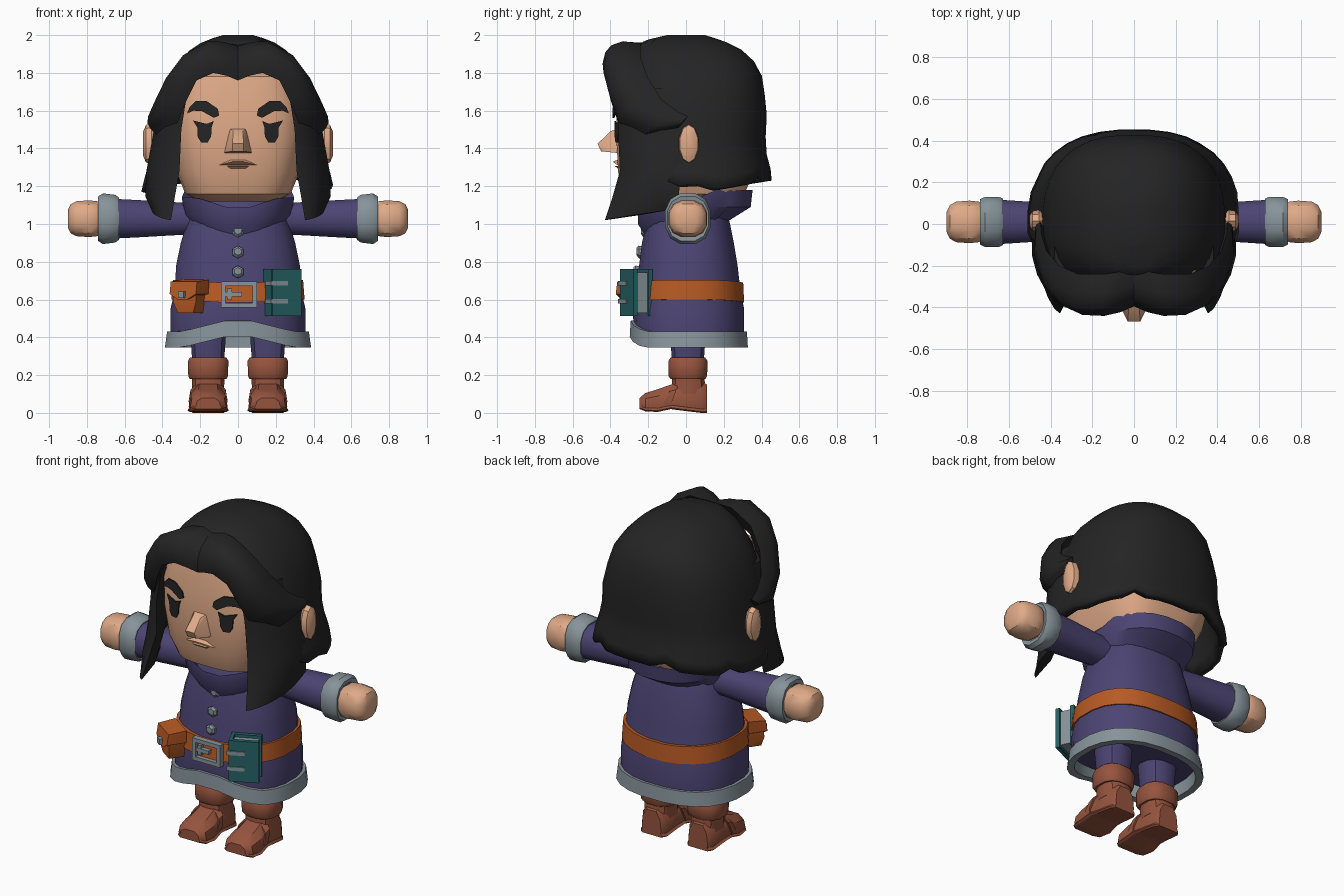
import bpy, bmesh, math
from mathutils import Vector, Matrix

if "Cube" in bpy.data.objects:
    bpy.data.objects.remove(bpy.data.objects["Cube"])


def material(name, code):
    lin = [((int(code[i:i + 2], 16) / 255 + 0.055) / 1.055) ** 2.4 for i in (0, 2, 4)]
    m = bpy.data.materials.new(name)
    m.use_nodes = True
    m.diffuse_color = (*lin, 1)
    m.node_tree.nodes["Principled BSDF"].inputs["Base Color"].default_value = (*lin, 1)
    return m


SKIN = material("skin", "E0AA88")
HAIR = material("black hair", "242424")
CLOTH = material("purple cloth", "4C4473")
GREY = material("grey trim", "87949B")
ORANGE = material("orange leather", "B85A24")
BROWN = material("brown leather", "96543E")
TEAL = material("teal cover", "266264")
SIDES = (("left", 1), ("right", -1))


def finish(name, bm, mat):
    bmesh.ops.recalc_face_normals(bm, faces=bm.faces)
    mesh = bpy.data.meshes.new(name)
    bm.to_mesh(mesh)
    bm.free()
    mesh.materials.append(mat)
    ob = bpy.data.objects.new(name, mesh)
    bpy.context.collection.objects.link(ob)
    return ob


def skin(name, rings, mat, wrap=False, caps=(True, True)):
    """Join closed rings of points into a surface."""
    bm = bmesh.new()
    vs = [[bm.verts.new(p) for p in r] for r in rings]
    n = len(vs[0])
    for a, b in zip(vs, vs[1:] + ([vs[0]] if wrap else [])):
        for i in range(n):
            k = (i + 1) % n
            bm.faces.new((a[i], a[k], b[k], b[i]))
    if not wrap:
        for use, r in zip(caps, (vs[0], vs[-1])):
            if use:
                bm.faces.new(r)
    return finish(name, bm, mat)


def hull(name, pts, mat, place=Matrix()):
    bm = bmesh.new()
    for p in pts:
        bm.verts.new(place @ Vector(p))
    res = bmesh.ops.convex_hull(bm, input=bm.verts)
    bmesh.ops.delete(bm, geom=[v for v in res["geom_interior"] if isinstance(v, bmesh.types.BMVert)], context="VERTS")
    bmesh.ops.dissolve_limit(bm, angle_limit=0.02, verts=bm.verts, edges=bm.edges)
    return finish(name, bm, mat)


def box(name, c, size, mat, place=Matrix()):
    pts = [[c[i] + s[i] * size[i] / 2 for i in range(3)]
           for s in [(x, y, z) for x in (-1, 1) for y in (-1, 1) for z in (-1, 1)]]
    return hull(name, pts, mat, place)


def power(v, p):
    return math.copysign(abs(v) ** (2 / p), v)


def oval(t, z, rx, front, back, p):
    s = math.sin(t)
    return Vector((rx * power(math.cos(t), p), (front if s < 0 else back) * power(s, p), z))


def angles(n):
    return [2 * math.pi * (i + 0.5) / n for i in range(n)]


def rings(rows, n=24, p=2.4, bend=lambda v: 0):
    out = [[oval(t, *r, p) for t in angles(n)] for r in rows]
    for r in out:
        for v in r:
            v.z += bend(v)
    return out


# tunic with a peaked front hem
def peak(v):
    return 0.075 * max(0, 1 - abs(v.x) / 0.3) if v.y < 0 and v.z < 0.5 else 0


skin("tunic", rings([(.42, .36, .28, .31), (.55, .36, .285, .31), (.65, .337, .27, .29), (.78, .33, .25, .275),
                     (.9, .305, .235, .255), (1, .275, .21, .235), (1.09, .24, .19, .21), (1.14, .17, .15, .16)],
                    bend=peak), CLOTH)
skin("hem_trim", rings([(.345, .39, .3, .33), (.43, .378, .295, .325), (.43, .34, .26, .29), (.345, .35, .26, .29)],
                       bend=peak), GREY, wrap=True)
skin("belt", rings([(.58, .355, .295, .31), (.685, .347, .285, .305), (.685, .31, .25, .27), (.58, .31, .25, .27)],
                   bend=lambda v: .02 * abs(v.x) / .35), ORANGE, wrap=True)

# wide folded collar, dipping at the front
skin("collar", rings([(1.0, .21, .19, .2), (1.09, .285, .255, .345), (1.18, .3, .255, .355), (1.1, .2, .19, .22)],
                     bend=lambda v: -.04 * (v.y < .1) - (.07 * max(0, 1 - abs(v.x) / .22) if v.y < 0 else 0)),
     CLOTH, wrap=True)

# buttons down the chest
for i, (y, z) in enumerate(((-.215, .96), (-.24, .85), (-.257, .745))):
    skin("button_%d" % (i + 1), [[(r * math.sin(a * math.pi / 3), y - d, z + r * math.cos(a * math.pi / 3) + d * .2)
                                  for a in range(6)] for r, d in ((.033, -.02), (.033, .01), (.02, .022))], GREY)

# belt buckle
for s in (-1, 1):
    box("buckle_upright", (.005 + s * .083, -.3, .627), (.024, .035, .135), GREY)
    box("buckle_crossbar", (.005, -.3, .627 + s * .056), (.19, .035, .024), GREY)
box("buckle_prong", (-.03, -.3, .628), (.1, .03, .022), GREY)
box("buckle_post", (-.045, -.298, .628), (.024, .03, .06), GREY)

# belt pouch
turn = Matrix.Translation((-.255, -.27, .62)) @ Matrix.Rotation(math.radians(-35), 4, "Z")
hull("pouch_body", [(x * w, y, z) for x in (-1, 1) for w, y, z in
                    ((.07, .05, .06), (.07, -.045, .06), (.075, -.05, -.03), (.05, -.04, -.09), (.05, .05, -.09))],
     ORANGE, turn)
hull("pouch_flap", [(x * w, y, z) for x in (-1, 1) for w, y, z in
                    ((.09, .05, .085), (.085, -.055, .075), (.085, -.065, .01), (.03, -.07, -.02), (.085, .05, .01))],
     ORANGE, turn)
box("pouch_stud", (0, -.075, .005), (.035, .02, .035), GREY, turn)

# book hung on the belt
turn = Matrix.Translation((.235, -.263, .637)) @ Matrix.Rotation(math.radians(25), 4, "Z")
for y in (-.044, .044):
    box("book_cover", (0, y, 0), (.17, .024, .25), TEAL, turn)
box("book_spine", (-.076, 0, 0), (.02, .1, .25), TEAL, turn)
box("book_pages", (0, 0, 0), (.145, .08, .215), GREY, turn)
for z in (-.045, .05):
    box("book_strap", (-.045, -.025, z), (.1, .075, .024), GREY, turn)

# head
HEAD = [(1.12, .2, .24, .24), (1.16, .28, .32, .31), (1.27, .325, .36, .36), (1.45, .36, .37, .38),
        (1.62, .365, .37, .38), (1.78, .32, .34, .36), (1.86, .2, .22, .25)]
skin("head", rings(HEAD, 28, 3.2), SKIN)


def face_y(x, z):
    for a, b in zip(HEAD, HEAD[1:]):
        if a[0] <= z <= b[0]:
            f = (z - a[0]) / (b[0] - a[0])
            rx, d = a[1] + f * (b[1] - a[1]), a[2] + f * (b[2] - a[2])
            return -d * (1 - (abs(x) / rx) ** 3.2) ** (1 / 3.2)


def plate(name, outline, lift):
    skin(name, [[(x, face_y(x, z) - d, z) for x, z in outline] for d in (lift - .009, lift)], HAIR)


EYE = [(.128, 1.545), (.165, 1.53), (.238, 1.548), (.215, 1.51), (.213, 1.46), (.195, 1.432), (.16, 1.432), (.142, 1.465), (.14, 1.51)]
BROW = [(.1, 1.575), (.107, 1.61), (.165, 1.65), (.225, 1.65), (.255, 1.62), (.27, 1.585), (.235, 1.6), (.19, 1.597), (.127, 1.562)]
EAR = [(0, .03, .07), (.04, .055, .105), (.07, .05, .1), (.085, .025, .065)]
for side, s in SIDES:
    plate(side + "_eye", [(s * x, z) for x, z in EYE], .014)
    plate(side + "_brow", [(s * x, z) for x, z in BROW], .022)
    skin(side + "_ear", [[(s * (.417 + d), .015 + w * math.cos(t), 1.425 + h * math.sin(t)) for t in angles(10)]
                         for d, w, h in EAR], SKIN)
hull("nose", [(s * x, y, z) for s in (-1, 1) for x, y, z in
              ((.045, -.35, 1.51), (.025, -.4, 1.49), (.075, -.35, 1.375), (.065, -.4, 1.38), (.03, -.468, 1.425), (.03, -.45, 1.385))], SKIN)
hull("upper_lip", [(s * x, y, z) for s in (-1, 1) for x, y, z in
                   ((.1, -.35, 1.315), (.04, -.35, 1.345), (.03, -.388, 1.33), (.095, -.365, 1.313), (.03, -.35, 1.31))], SKIN)
hull("lower_lip", [(s * x, y, z) for s in (-1, 1) for x, y, z in
                   ((.07, -.35, 1.308), (.04, -.376, 1.306), (.04, -.35, 1.285))], SKIN)

# back hair: a dome with a ragged lower edge, open over the face
DOME = [(2.0, .08, .1, .1), (1.97, .18, .23, .2), (1.9, .285, .28, .34), (1.78, .37, .32, .405),
        (1.6, .435, .33, .43), (1.4, .45, .33, .42), (1.27, .49, .3, .455), (1.1, .53, .3, .455)]


def dome_point(t, i, v):
    s = math.sin(t)
    low = 1.17 + .06 * max(0, s) + .6 * min(1, max(0, (-s - .2) / .6)) + (.035 if i % 5 == 0 else 0)
    z = 2 + (low - 2) * v
    for a, b in zip(DOME, DOME[1:]):
        if b[0] <= z <= a[0]:
            f = (a[0] - z) / (a[0] - b[0])
            return oval(t, z, *[p + f * (q - p) for p, q in zip(a[1:], b[1:])], 2.5)


STEPS = (0, .02, .05, .1, .18, .28, .4, .55, .7, .82, .92, 1)
hair = skin("hair_back", [[dome_point(t, i, v) for i, t in enumerate(angles(36))] for v in STEPS], HAIR, caps=(True, False))
thick = hair.modifiers.new("thickness", "SOLIDIFY")
thick.thickness = .045
thick.offset = -1


def strand(name, stations, s, mat, flat):
    """Lens-shaped lock of hair between two edges, bulging away from the head."""
    out = []
    for lo, hi, bulge in stations:
        lo, hi = Vector(lo), Vector(hi)
        n = (lo + hi) / 2 - Vector((0, 0, 1.5))
        if flat:
            n.z = 0
        n.normalize()
        ring = [lo.lerp(hi, f) + n * bulge * k for f, k in
                ((0, 0), (.1, .5), (.3, .9), (.5, 1), (.75, .75), (1, 0), (.5, -.5))]
        out.append([(s * v.x, v.y, v.z) for v in ring])
    skin(name, out, mat)


SWOOP = [((0, -.39, 1.76), (0, -.22, 1.95), .07), ((.06, -.415, 1.785), (.07, -.23, 1.96), .085),
         ((.13, -.43, 1.8), (.14, -.24, 1.955), .095), ((.22, -.425, 1.76), (.27, -.24, 1.88), .095),
         ((.27, -.4, 1.66), (.36, -.2, 1.77), .09), ((.32, -.36, 1.54), (.42, -.13, 1.66), .08),
         ((.40, -.22, 1.46), (.445, -.05, 1.6), .06), ((.44, -.04, 1.51), (.45, .01, 1.57), .03)]
LOCK = [((.265, -.36, 1.72), (.38, -.08, 1.72), .05), ((.3, -.36, 1.5), (.44, -.03, 1.5), .06),
        ((.31, -.35, 1.28), (.48, -.02, 1.28), .07), ((.335, -.39, 1.14), (.49, -.04, 1.15), .06),
        ((.355, -.43, 1.02), (.45, -.11, 1.07), .04)]


# arms along x: each row is x, half depth, half height
def limb(name, s, rows, n, p, mat, wrap=False):
    skin(name, [[(s * x, .01 + d * power(math.cos(t), p), 1.028 + h * power(math.sin(t), p)) for t in angles(n)]
                for x, d, h in rows], mat, wrap)


# foot sections along y: y, half width, bottom, top
FOOT = [(.11, .065, 0, .15), (.08, .085, 0, .17), (-.02, .088, .012, .17), (-.08, .095, .02, .15),
        (-.15, .103, .005, .125), (-.215, .095, .008, .105), (-.245, .065, .02, .08)]


def foot_ring(s, y, w, lo, hi, lean=0):
    shape = ((-.9, 0), (-1, .25), (-.9, .7), (-.5, 1), (.5, 1), (.9, .7), (1, .25), (.9, 0))
    return [(s * .158 + w * a, y + lean * b, lo + (hi - lo) * b) for a, b in shape]


for side, s in SIDES:
    strand(side + "_fringe", SWOOP, s, HAIR, False)
    strand(side + "_front_lock", LOCK, s, HAIR, True)
    limb(side + "_sleeve", s, [(.12, .09, .09), (.3, .085, .088), (.5, .1, .1), (.65, .11, .108)], 12, 2.3, CLOTH)
    limb(side + "_cuff", s, [(.63, .115, .115), (.65, .124, .13), (.715, .124, .138), (.74, .112, .122),
                             (.735, .09, .095), (.64, .08, .08)], 12, 2.4, GREY, True)
    limb(side + "_hand", s, [(.71, .07, .07), (.745, .1, .095), (.79, .105, .1), (.855, .1, .095), (.885, .082, .08),
                             (.9, .05, .05)], 12, 2.5, SKIN)

    def leg(name, rows, mat, n=12):
        skin(name, [[v + Vector((s * .158, .01, 0)) for v in r] for r in rings(rows, n, 2.6)], mat)

    leg(side + "_trouser", [(.25, .085, .085, .085), (.46, .1, .1, .1)], CLOTH)
    leg(side + "_boot_shaft", [(.1, .085, .09, .095), (.2, .09, .085, .09)], BROWN)
    leg(side + "_boot_cuff", [(.18, .1, .095, .095), (.195, .108, .105, .105), (.275, .11, .106, .106),
                              (.292, .1, .095, .095)], BROWN)
    skin(side + "_foot", [foot_ring(s, *r) for r in FOOT], BROWN)
    skin(side + "_boot_strap", [foot_ring(s, y, .103, .03, hi, .05) for y, hi in ((-.085, .165), (-.125, .147))], BROWN)
    skin(side + "_sole", [foot_ring(s, y, w + .006, lo, lo + .03) for y, w, lo, hi in FOOT], BROWN)

# smooth shading with sharp creases
for ob in bpy.context.scene.objects:
    ob.select_set(ob.type == "MESH")
    if ob.type == "MESH":
        bpy.context.view_layer.objects.active = ob
bpy.ops.object.shade_smooth_by_angle(angle=math.radians(35))
